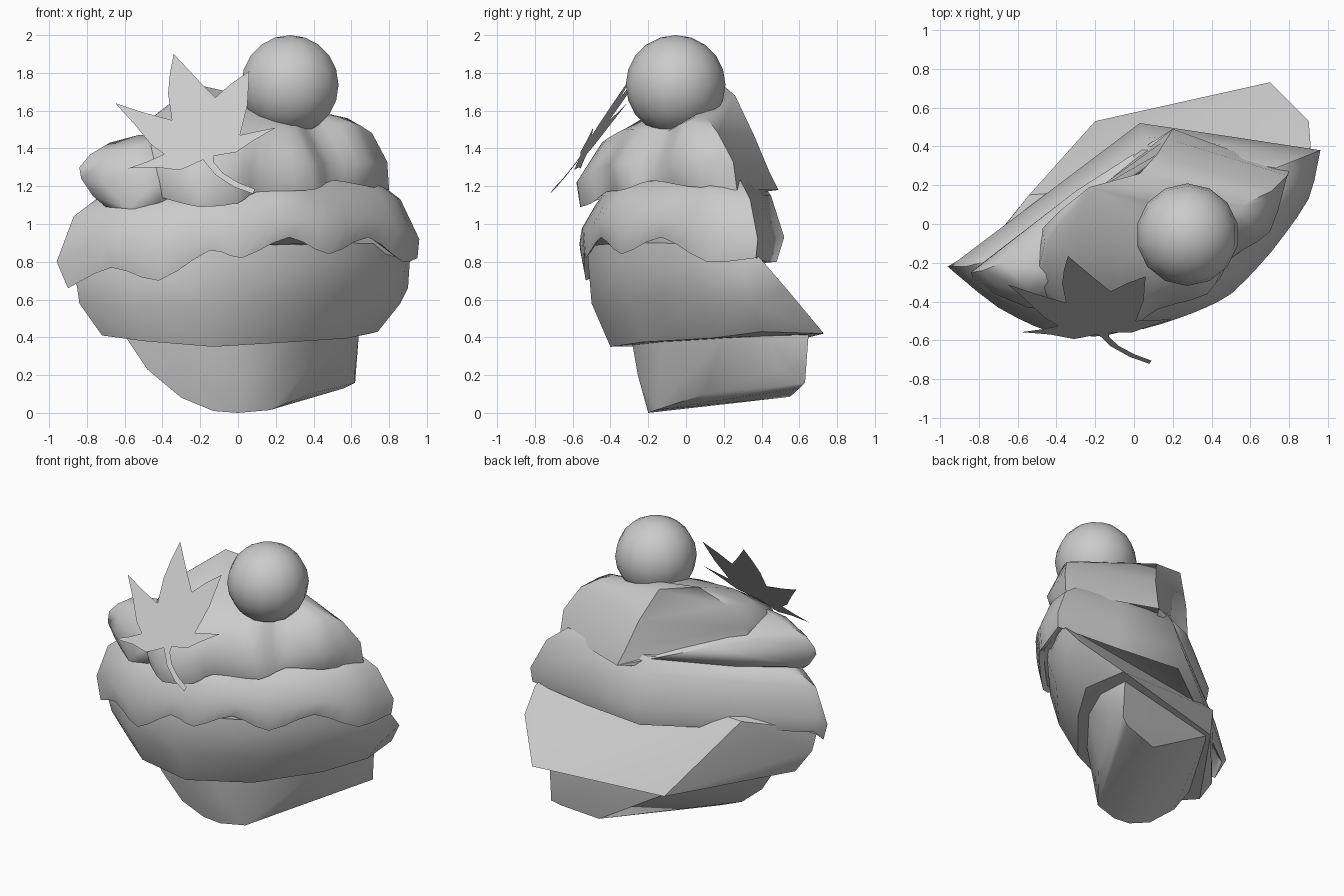
import bpy, bmesh, math
from mathutils import Vector

grey = bpy.data.materials.new("plain_grey")
grey.diffuse_color = (0.6, 0.6, 0.6, 1)


def finish(name, bm, angle=40):
    bmesh.ops.recalc_face_normals(bm, faces=bm.faces)
    me = bpy.data.meshes.new(name)
    bm.to_mesh(me)
    bm.free()
    me.materials.append(grey)
    ob = bpy.data.objects.new(name, me)
    bpy.context.collection.objects.link(ob)
    bpy.ops.object.select_all(action='DESELECT')
    bpy.context.view_layer.objects.active = ob
    ob.select_set(True)
    bpy.ops.object.shade_smooth_by_angle(angle=math.radians(angle))
    return ob


def hull(name, points, angle=30):
    bm = bmesh.new()
    for p in points:
        bm.verts.new(p)
    r = bmesh.ops.convex_hull(bm, input=bm.verts)
    junk = {g for g in r["geom_interior"] + r["geom_unused"] if isinstance(g, bmesh.types.BMVert)}
    bmesh.ops.delete(bm, geom=list(junk), context='VERTS')
    return finish(name, bm, angle)


def rounded(ring, front, n=3):
    # smooth curve through the front points, straight lines across the back
    p = [Vector(q) for q in ring]
    out = []
    for i, b in enumerate(p):
        c = p[(i + 1) % len(p)]
        if i >= front - 1:
            out.append(b)
            continue
        a, d = p[max(i - 1, 0)], p[min(i + 2, front - 1)]
        for s in range(n):
            t = s / n
            out.append(b + 0.35 * t * (1 - t) * ((1 - t) * (c - a) - t * (d - b))
                       + (c - b) * (0.5 * t + 0.5 * (3 * t * t - 2 * t ** 3)))
    return out


def loft(name, rings, front, peak):
    bm = bmesh.new()
    loops = [[bm.verts.new(v) for v in rounded(r, front)] for r in rings]
    n = len(loops[0])
    for lo, hi in zip(loops, loops[1:]):
        for i in range(n):
            j = (i + 1) % n
            bm.faces.new((lo[i], lo[j], hi[j], hi[i]))
    tip = bm.verts.new(peak)
    for i in range(n):
        bm.faces.new((loops[-1][i], loops[-1][(i + 1) % n], tip))
    bm.faces.new(loops[0][::-1])
    return finish(name, bm, 50)


def inset(ring, k, dz):
    return [(x * k, y * k, z + dz) for x, y, z in ring]


# cup base, cut away steeply at the back
hull("cup_base", [
    (-.6, -.15, .41), (-.3, -.28, .4), (0, -.29, .4), (.3, -.12, .4), (.55, .2, .41),
    (.64, .42, .42), (.62, .65, .43), (-.2, .5, .38), (-.48, -.17, .23), (-.37, -.19, .16),
    (-.3, -.2, .08), (-.13, -.2, .01), (0, -.2, 0), (.17, -.16, .015), (.38, .1, .1),
    (-.24, -.25, .2), (.05, -.255, .2), (.3, .55, .085), (.56, .6, .13), (.62, .5, .23),
    (.62, .63, .16)], 35)

# wide bowl
hull("bowl", [
    (-.72, -.2, .41), (-.5, -.36, .38), (-.13, -.4, .35), (.28, -.23, .375), (.58, .13, .395),
    (.74, .4, .43), (.7, .73, .42), (-.2, .53, .37),
    (-.84, -.22, .58), (-.55, -.43, .56), (-.12, -.5, .58), (.38, -.3, .6), (.72, .08, .6),
    (.86, .35, .58), (.9, .53, .66),
    (-.86, -.25, .72), (-.55, -.45, .8), (-.1, -.52, .82), (.42, -.34, .82), (.73, .0, .82),
    (.89, .3, .8), (.91, .4, .81), (-.54, .15, .85),
    (-.5, -.42, .92), (-.1, -.49, 1), (.4, -.33, 1), (.7, -.02, 1), (.82, .25, .97)])

# lower frosting with a dripping hem
drip = [(-.9, -.26, .66), (-.67, -.42, .77), (-.42, -.53, .70), (-.15, -.54, .86), (.02, -.53, .82),
        (.27, -.45, .93), (.48, -.34, .84), (.69, -.13, .93), (.87, .11, .80), (.95, .37, .82),
        (.5, .43, .8), (.03, .48, .8), (-.89, -.18, .74)]
bulge = [(-.96, -.22, .8), (-.7, -.43, .9), (-.42, -.56, .86), (-.15, -.55, .98), (.05, -.54, .95),
         (.3, -.46, 1.02), (.5, -.36, .98), (.71, -.14, 1.03), (.9, .13, .95), (.96, .38, .92),
         (.5, .45, .92), (.03, .52, .93), (-.91, -.19, .84)]
shoulder = [(-.87, -.22, 1.04), (-.66, -.36, 1.07), (-.4, -.48, 1.06), (-.14, -.48, 1.1),
            (.06, -.47, 1.1), (.3, -.39, 1.13), (.47, -.28, 1.12), (.64, -.08, 1.14),
            (.82, .14, 1.14), (.86, .34, 1.13), (.45, .41, 1.15), (.05, .45, 1.15),
            (-.82, -.18, 1.04)]
loft("lower_frosting", [inset(drip, .95, .03), drip, bulge, shoulder, inset(shoulder, .85, .1)],
     10, (0, 0, 1.25))

# left roll of the upper frosting, tapering away to the back
hull("frosting_roll", [
    (-.84, -.25, 1.3), (-.83, -.28, 1.24), (-.77, -.29, 1.15), (-.7, -.31, 1.09), (-.58, -.4, 1.08),
    (-.42, -.42, 1.08), (-.35, -.42, 1.14), (-.4, -.45, 1.25), (-.55, -.43, 1.27), (-.72, -.36, 1.22),
    (-.78, -.24, 1.37), (-.72, -.32, 1.33), (-.68, -.2, 1.43), (-.55, -.34, 1.41), (-.53, -.22, 1.47),
    (-.4, -.28, 1.47), (-.78, -.2, 1.17), (.2, .49, 1.18), (-.3, .17, 1.32), (-.52, -.02, 1.36)], 60)

# main swirl with lobes
hem = [(-.46, -.36, 1.16), (-.37, -.46, 1.13), (-.2, -.56, 1.09), (0, -.5, 1.11), (.1, -.42, 1.17),
       (.4, -.33, 1.18), (.5, -.18, 1.23), (.68, 0, 1.2), (.8, .27, 1.18), (.2, .49, 1.18),
       (-.45, 0, 1.2)]
lobes = [(-.5, -.36, 1.27), (-.4, -.47, 1.25), (-.22, -.58, 1.22), (-.02, -.54, 1.25),
         (.12, -.44, 1.3), (.38, -.36, 1.32), (.49, -.18, 1.32), (.7, -.04, 1.32),
         (.79, .25, 1.33), (.17, .44, 1.28), (-.47, -.02, 1.3)]
slope = [(-.5, -.27, 1.42), (-.42, -.37, 1.42), (-.25, -.45, 1.42), (-.02, -.42, 1.45),
         (.13, -.33, 1.5), (.31, -.25, 1.5), (.4, -.1, 1.49), (.6, .0, 1.54), (.71, .17, 1.48),
         (.12, .36, 1.47), (-.47, -.02, 1.44)]
crown = [(-.46, -.1, 1.56), (-.4, -.12, 1.6), (-.28, -.13, 1.62), (-.05, -.15, 1.6),
         (.15, -.15, 1.58), (.3, -.1, 1.56), (.36, 0, 1.56), (.5, .05, 1.57), (.58, .11, 1.56),
         (.03, .26, 1.68), (-.38, .07, 1.6)]
loft("upper_frosting", [inset(hem, .92, .03), hem, lobes, slope, crown], 9, (-.23, .19, 1.74))

# cherry
bm = bmesh.new()
bmesh.ops.create_uvsphere(bm, u_segments=14, v_segments=10, radius=.264)
bmesh.ops.translate(bm, verts=bm.verts, vec=(.275, -.055, 1.736))
finish("cherry", bm, 60)

# flat pointed leaf with a curved stem, lying on a tilted plane
outline = [(-.34, 1.9), (-.2, 1.75), (-.12, 1.67), (-.04, 1.74), (.06, 1.81), (.05, 1.63),
           (.01, 1.47), (.1, 1.49), (.2, 1.51), (.08, 1.44), (-.01, 1.38), (-.13, 1.36),
           (-.13, 1.33), (-.08, 1.27), (0, 1.22), (.09, 1.185), (.08, 1.16),
           (-.02, 1.195), (-.12, 1.26), (-.185, 1.34), (-.25, 1.31), (-.31, 1.285), (-.43, 1.3),
           (-.58, 1.295), (-.48, 1.33), (-.39, 1.37), (-.46, 1.42), (-.55, 1.53), (-.65, 1.64),
           (-.5, 1.59), (-.35, 1.55), (-.37, 1.69), (-.36, 1.8)]
bm = bmesh.new()
bm.faces.new([bm.verts.new((x, -1.512 + .69 * z - .106 * x, z)) for x, z in outline])
finish("leaf", bm)
